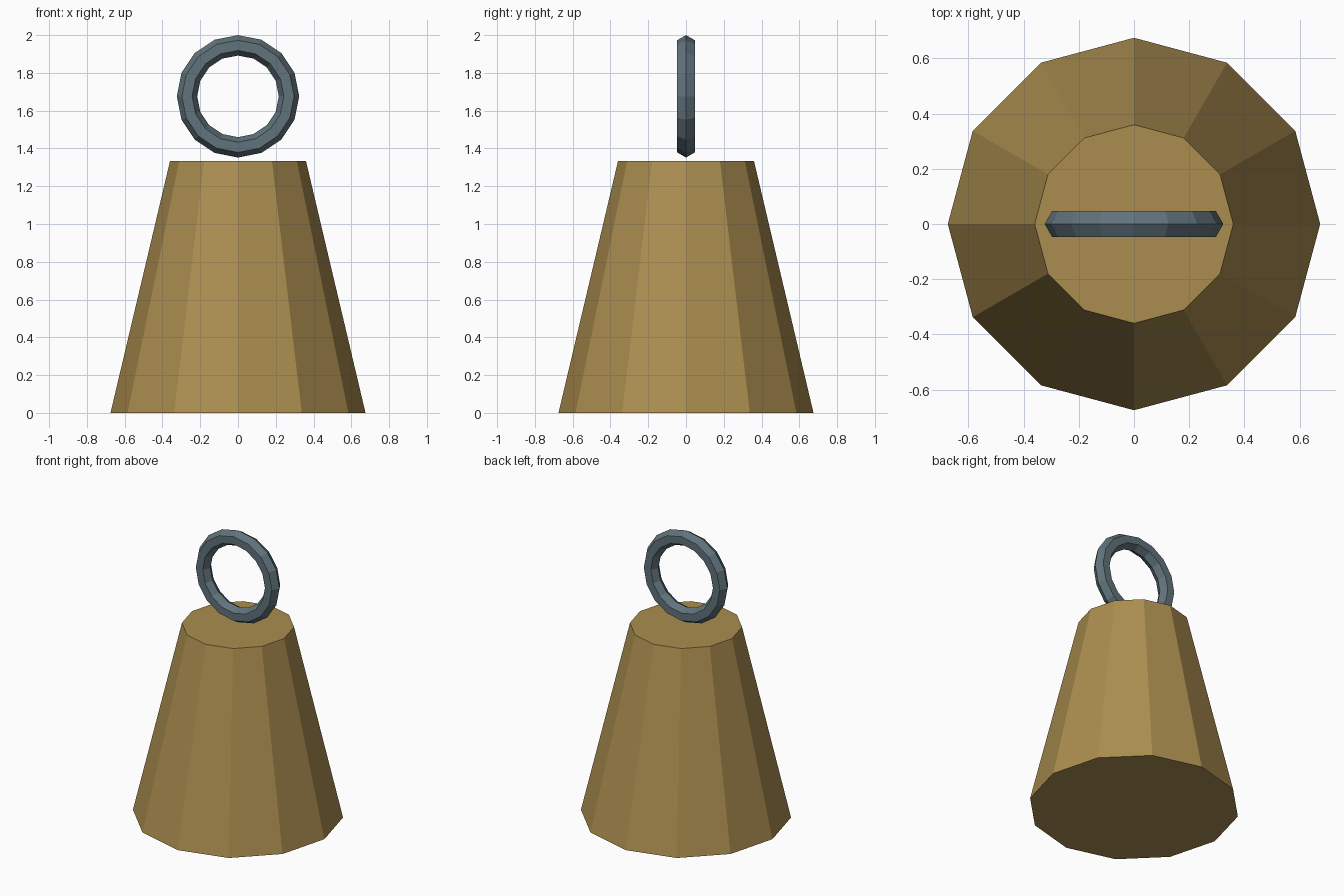
import bpy
import math

if "Cube" in bpy.data.objects:
    bpy.data.objects.remove(bpy.data.objects["Cube"])


def finish(name, color):
    obj = bpy.context.object
    obj.name = name
    mat = bpy.data.materials.new(name + "_material")
    mat.diffuse_color = (*color, 1.0)
    mat.use_nodes = True
    mat.node_tree.nodes["Principled BSDF"].inputs["Base Color"].default_value = mat.diffuse_color
    obj.data.materials.append(mat)
    bpy.ops.object.shade_flat()
    return obj


BODY_HEIGHT = 1.333
RING_MAJOR, RING_MINOR = 0.27, 0.054

# Tapered twelve-sided weight body, with a corner on the x axis
bpy.ops.mesh.primitive_cone_add(
    vertices=12, radius1=0.675, radius2=0.36, depth=BODY_HEIGHT,
    location=(0, 0, BODY_HEIGHT / 2))
finish("weight_body", (0.41, 0.27, 0.08))

# Upright hanging ring with a hexagonal section, just above the body
bpy.ops.mesh.primitive_torus_add(
    major_segments=16, minor_segments=6,
    major_radius=RING_MAJOR, minor_radius=RING_MINOR,
    location=(0, 0, 2.0 - RING_MAJOR - RING_MINOR),
    rotation=(math.pi / 2, 0, 0))
finish("hanging_ring", (0.12, 0.17, 0.20))
